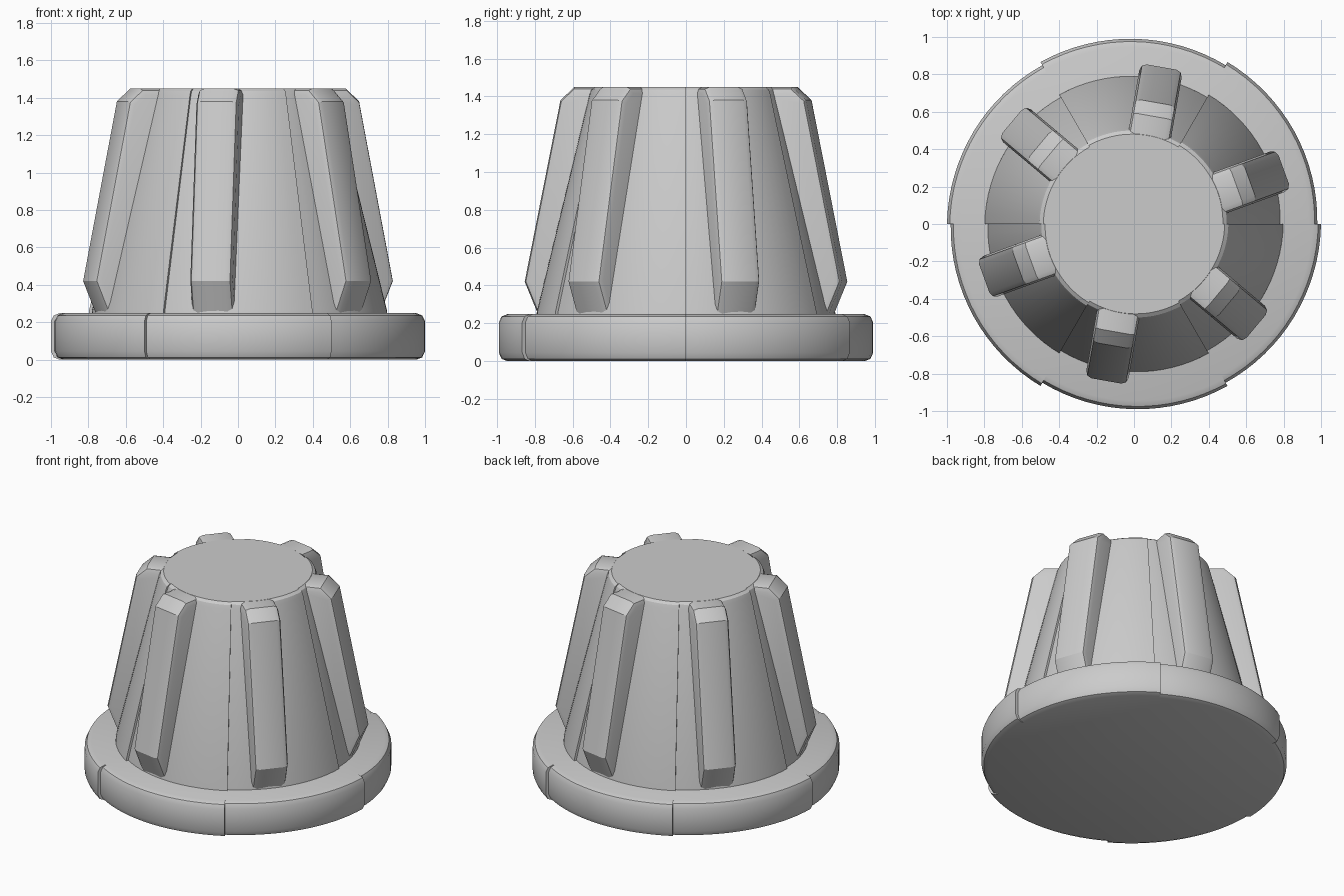
import bpy, bmesh, math
from mathutils import Matrix

if "Cube" in bpy.data.objects:
    bpy.data.objects.remove(bpy.data.objects["Cube"])

grey = bpy.data.materials.new("light_grey")
grey.diffuse_color = (0.6, 0.6, 0.6, 1)
grey.use_nodes = True
grey.node_tree.nodes["Principled BSDF"].inputs["Base Color"].default_value = grey.diffuse_color


def finish(bm, name):
    bmesh.ops.recalc_face_normals(bm, faces=bm.faces)
    mesh = bpy.data.meshes.new(name)
    bm.to_mesh(mesh)
    bm.free()
    mesh.materials.append(grey)
    ob = bpy.data.objects.new(name, mesh)
    bpy.context.collection.objects.link(ob)
    bpy.ops.object.select_all(action='DESELECT')
    ob.select_set(True)
    bpy.context.view_layer.objects.active = ob
    bpy.ops.object.shade_smooth_by_angle(angle=math.radians(30))
    return ob


def stepped_lathe(name, profile, growth, sectors=6, steps=16):
    """Lathe whose radius grows slightly over each sector, then steps back."""
    bm = bmesh.new()
    columns = []
    for s in range(sectors):
        for i in range(steps + 1):
            t = i / steps
            a = (s + t) * math.tau / sectors
            k = 1 - growth * (1 - t)
            columns.append([bm.verts.new((r * k * math.cos(a), r * k * math.sin(a), z))
                            for r, z in profile])
    for c, d in zip(columns, columns[1:] + columns[:1]):
        for j in range(len(profile) - 1):
            bm.faces.new((c[j], d[j], d[j + 1], c[j + 1]))
    bm.faces.new([c[0] for c in columns])
    bm.faces.new([c[-1] for c in columns])
    return finish(bm, name)


# Round base with softened rims
stepped_lathe("base_ring", [(0.955, 0), (0.985, 0.012), (1.0, 0.045), (1.0, 0.205),
                            (0.985, 0.236), (0.955, 0.248)], 0.02)

# Tapered body with a small rounded top edge
stepped_lathe("tapered_body", [(0.80, 0.22), (0.797, 0.26), (0.515, 1.41),
                               (0.505, 1.436), (0.485, 1.45)], 0.02)


def rib(name, angle, half=0.115):
    # Side outline in radius and height, extruded across the width
    outline = [(0.4, 0.235), (0.775, 0.235), (0.852, 0.42),
               (0.66, 1.38), (0.585, 1.449), (0.4, 1.449)]
    bm = bmesh.new()
    sides = [[bm.verts.new((r, y, z)) for r, z in outline] for y in (-half, half)]
    n = len(outline)
    bm.faces.new(sides[0])
    bm.faces.new(sides[1])
    for i in range(n):
        j = (i + 1) % n
        bm.faces.new((sides[0][i], sides[0][j], sides[1][j], sides[1][i]))
    # Chamfer the long outer edges
    rim = [bm.edges.get((s[i], s[i + 1])) for s in sides for i in range(1, n - 1)]
    bmesh.ops.bevel(bm, geom=rim, offset=0.035, segments=2, profile=0.5, affect='EDGES')
    bm.transform(Matrix.Rotation(angle, 4, 'Z'))
    finish(bm, name)


# Six grip ribs around the body
for k in range(6):
    rib(f"grip_rib_{k + 1}", math.radians(20 + 60 * k))
